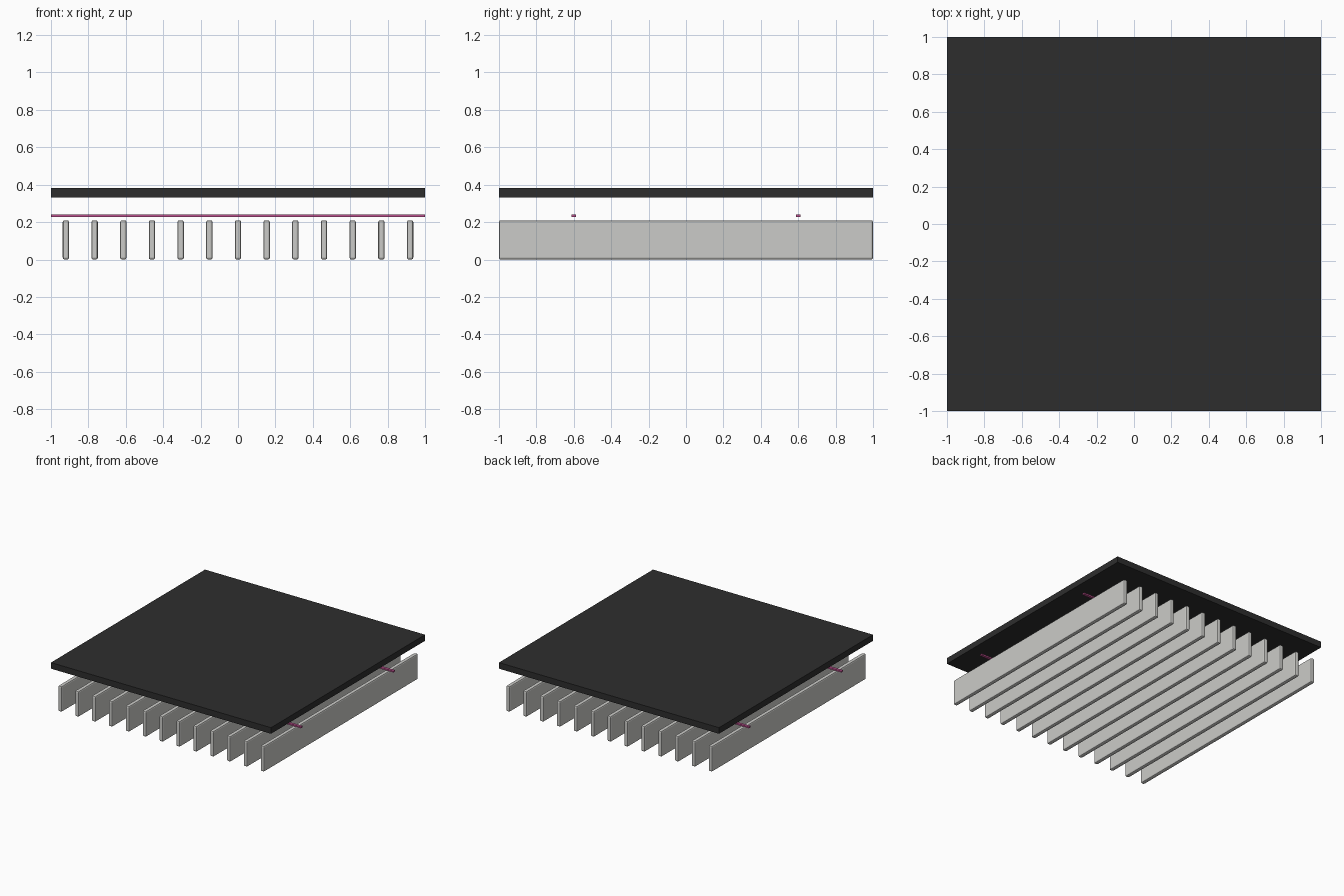
import bpy

if "Cube" in bpy.data.objects:
    bpy.data.objects.remove(bpy.data.objects["Cube"])


def material(name, rgb):
    m = bpy.data.materials.new(name)
    m.diffuse_color = (*rgb, 1)
    m.use_nodes = True
    m.node_tree.nodes["Principled BSDF"].inputs["Base Color"].default_value = m.diffuse_color
    return m


dark = material("charcoal", (0.027, 0.027, 0.027))
grey = material("light grey", (0.60, 0.60, 0.58))
pink = material("magenta", (0.50, 0.08, 0.27))


def box(name, centre, size, mat, bevel=0.0, segments=2):
    bpy.ops.mesh.primitive_cube_add(size=1, location=centre)
    ob = bpy.context.object
    ob.name = name
    ob.scale = size
    bpy.ops.object.transform_apply(location=False, rotation=False, scale=True)
    ob.data.materials.append(mat)
    if bevel:
        mod = ob.modifiers.new("rounded_edges", 'BEVEL')
        mod.width = bevel
        mod.segments = segments
    return ob


# Flat top panel
box("top_panel", (0, 0, 0.357), (2, 2, 0.05), dark)

# Two thin cross strips running across the slats
for side, y in (("front", -0.6), ("back", 0.6)):
    box(side + "_strip", (0, y, 0.234), (2, 0.022, 0.012), pink)

# Row of upright slats with softened edges
COUNT, REACH = 13, 0.92
for i in range(COUNT):
    x = -REACH + 2 * REACH * i / (COUNT - 1)
    box(f"slat_{i + 1}", (x, 0, 0.105), (0.034, 2, 0.21), grey, 0.01)
